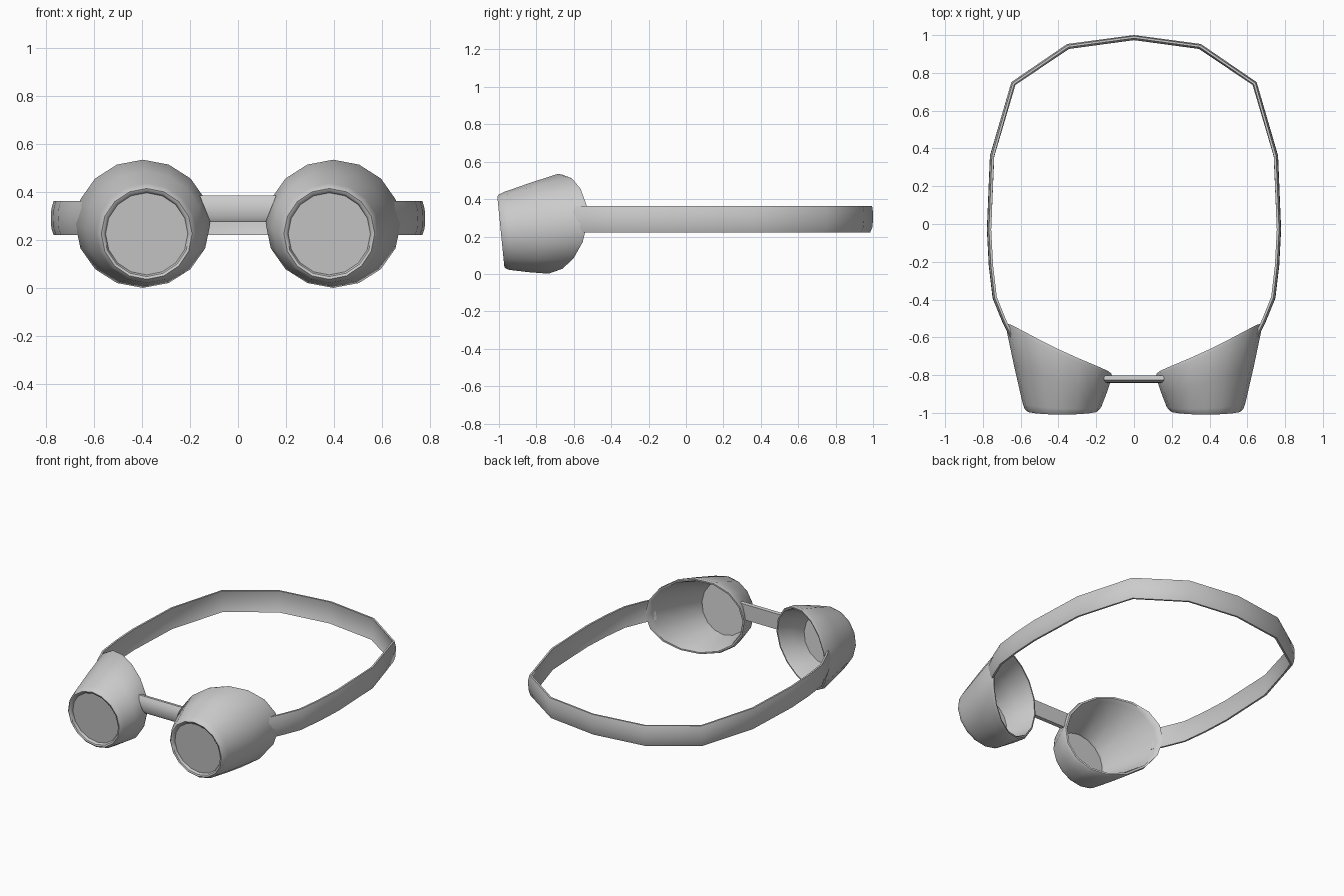
import bpy, math

if "Cube" in bpy.data.objects:
    bpy.data.objects.remove(bpy.data.objects["Cube"])

N = 16


def make(name, verts, faces, angle=40):
    me = bpy.data.meshes.new(name)
    me.from_pydata(verts, [], faces)
    ob = bpy.data.objects.new(name, me)
    bpy.context.collection.objects.link(ob)
    bpy.context.view_layer.objects.active = ob
    ob.select_set(True)
    bpy.ops.object.mode_set(mode='EDIT')
    bpy.ops.mesh.select_all(action='SELECT')
    bpy.ops.mesh.normals_make_consistent(inside=False)
    bpy.ops.object.mode_set(mode='OBJECT')
    bpy.ops.object.shade_smooth_by_angle(angle=math.radians(angle))
    ob.select_set(False)
    return ob


def cup_ring(side, t, inset, dy):
    """Ring between the tilted front opening (t=0) and the curved face rim (t=1)."""
    pts = []
    for i in range(N):
        a = 2 * math.pi * i / N
        c, s = math.cos(a), math.sin(a)
        fx, fz = 0.38 + (0.203 - inset) * c, 0.226 + (0.203 - inset) * s
        fy = -0.98 - 0.1 * (fz - 0.226)
        bx, bz = 0.397 + (0.283 - inset) * c, 0.27 + (0.268 - inset) * s
        by = -0.80 + 0.362 * (bx - 0.11) + 0.4 * (bx - 0.11) * (bx - 0.4) + 0.1 * (bz - 0.27)
        pts.append((side * (fx + (bx - fx) * t), fy + (by - fy) * t + dy, fz + (bz - fz) * t))
    return pts


def bridge_rings(n, loop):
    """Quads joining n consecutive rings of `loop` points, closed both ways."""
    return lambda closed: [(r * loop + i, r * loop + (i + 1) % loop,
                            ((r + 1) % n) * loop + (i + 1) % loop, ((r + 1) % n) * loop + i)
                           for r in range(n if closed else n - 1) for i in range(loop)]


# Eye cups: hollow shells with a rounded front lip, plus a recessed lens
profile = [(1, 0.006, 0.006), (0.95, -0.002, 0), (0.5, -0.003, 0), (0.07, 0, 0), (0, 0.004, 0.0),
           (0, 0.014, -0.01), (0, 0.025, -0.006), (0, 0.032, 0.006), (0.06, 0.034, 0.01),
           (0.5, 0.024, 0), (0.95, 0.022, 0), (1, 0.016, 0.006)]
for side, label in ((1, "right"), (-1, "left")):
    verts = [p for ring in profile for p in cup_ring(side, *ring)]
    make("eye_cup_" + label, verts, bridge_rings(len(profile), N)(True))
    lens = cup_ring(side, 0, 0.03, 0.012) + cup_ring(side, 0, 0.03, 0.02)
    make("lens_" + label, lens,
         bridge_rings(2, N)(False) + [tuple(range(N)), tuple(range(N, 2 * N))], 30)

# Nose bridge: flat bar with rounded front edges and slanted ends
section = [(-0.802, 0.278), (-0.825, 0.275), (-0.838, 0.295), (-0.842, 0.33),
           (-0.838, 0.365), (-0.825, 0.386), (-0.802, 0.383)]
k = len(section)
verts = [(s * (0.115 + 0.4 * (z - 0.275)), y, z) for s in (-1, 1) for y, z in section]
make("nose_bridge", verts,
     bridge_rings(2, k)(False) + [tuple(range(k)), tuple(range(k, 2 * k))], 50)

# Head strap: bowed band swept along a half path and its mirror
half = [(0.645, -0.60), (0.685, -0.52), (0.738, -0.39), (0.758, -0.22), (0.768, -0.03),
        (0.752, 0.36), (0.64, 0.745), (0.35, 0.942), (0.0, 0.99)]
path = half + [(-x, y) for x, y in reversed(half[:-1])]
band = [(0.0, 0.362), (0.009, 0.33), (0.011, 0.29), (0.009, 0.25), (0.0, 0.222),
        (-0.012, 0.222), (-0.005, 0.25), (-0.003, 0.29), (-0.005, 0.33), (-0.012, 0.362)]
k, n = len(band), len(path)
verts = []
for i, (x, y) in enumerate(path):
    x0, y0 = path[max(i - 1, 0)]
    x1, y1 = path[min(i + 1, n - 1)]
    d = math.hypot(x1 - x0, y1 - y0)
    nx, ny = (y1 - y0) / d, -(x1 - x0) / d
    lean = 0.1 * max(0, y - 0.3)      # the back of the band tips slightly outward
    verts += [(x + nx * (o + lean * (z - 0.29)), min(1.0, y + ny * (o + lean * (z - 0.29))), z)
              for o, z in band]
make("head_strap", verts,
     bridge_rings(n, k)(False) + [tuple(range(k)), tuple(range((n - 1) * k, n * k))], 50)
